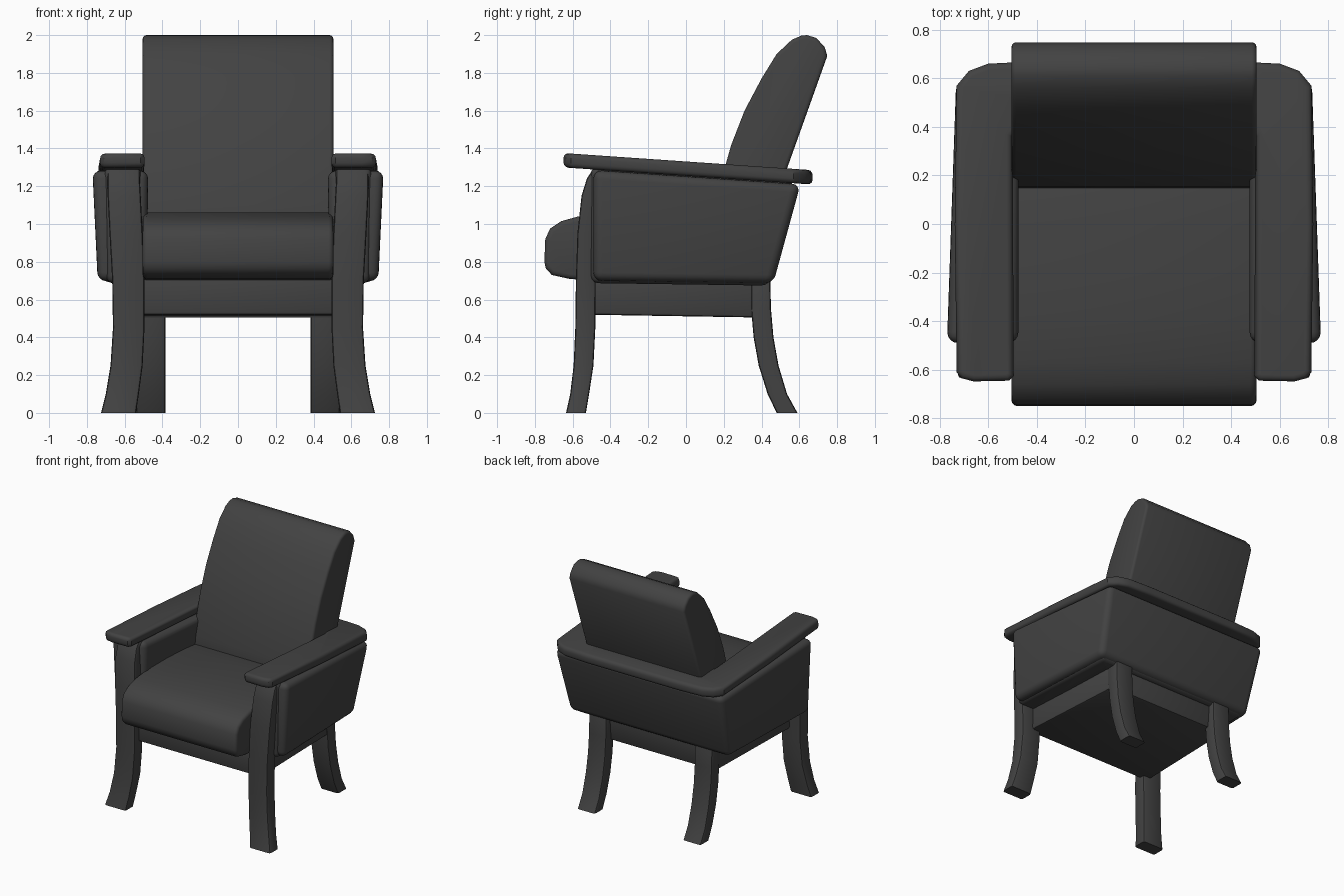
import bpy, bmesh, math

mat = bpy.data.materials.new("dark grey")
mat.diffuse_color = (0.055, 0.055, 0.055, 1)


def loft(name, rings, bevel, segs=3, sharp=55):
    """Skin a stack of equal rings, cap the ends and round the hard edges."""
    bm = bmesh.new()
    vs = [[bm.verts.new(p) for p in r] for r in rings]
    n = len(vs[0])
    for a, b in zip(vs, vs[1:]):
        for i in range(n):
            j = (i + 1) % n
            bm.faces.new((a[i], a[j], b[j], b[i]))
    bm.faces.new(vs[0][::-1])
    bm.faces.new(vs[-1])
    bmesh.ops.recalc_face_normals(bm, faces=bm.faces)
    hard = [e for e in bm.edges
            if e.calc_face_angle(0) > math.radians(sharp)
            and max(v.co.z for v in e.verts) > 0.001]
    bmesh.ops.bevel(bm, geom=hard, offset=bevel, segments=segs, profile=0.5,
                    affect='EDGES', clamp_overlap=True)
    me = bpy.data.meshes.new(name)
    bm.to_mesh(me)
    bm.free()
    me.materials.append(mat)
    ob = bpy.data.objects.new(name, me)
    bpy.context.collection.objects.link(ob)
    bpy.ops.object.select_all(action='DESELECT')
    ob.select_set(True)
    bpy.context.view_layer.objects.active = ob
    bpy.ops.object.shade_smooth_by_angle(angle=math.radians(35))
    return ob


def side_profile(name, pts, half, bevel):
    """Extrude a (y, z) profile across the chair."""
    return loft(name, [[(x, y, z) for y, z in pts] for x in (-half, half)], bevel)


def u_ring(right, z0, slope):
    """Mirror the right half of a U-shaped plan; height falls towards the back."""
    pts = right + [(-x, y) for x, y in reversed(right)]
    return [(x, y, z0 - slope * y) for x, y in pts]


# Seat cushion
side_profile("seat_cushion", [
    (-0.75, 0.80), (-0.745, 0.92), (-0.72, 0.975), (-0.66, 1.015), (-0.57, 1.04),
    (-0.4, 1.06), (-0.2, 1.06), (0.0, 1.05), (0.3, 1.02), (0.3, 0.68),
    (-0.5, 0.70), (-0.62, 0.71), (-0.71, 0.73), (-0.742, 0.765)], 0.505, 0.025)

# Back cushion
side_profile("back_cushion", [
    (0.14, 0.97), (0.155, 1.1), (0.2, 1.28), (0.24, 1.42), (0.31, 1.6), (0.40, 1.77),
    (0.48, 1.9), (0.56, 1.975), (0.61, 1.997), (0.64, 2.0), (0.69, 1.985),
    (0.735, 1.935), (0.748, 1.89), (0.53, 1.28), (0.42, 0.97)], 0.505, 0.02)

# Seat base
loft("seat_base", [
    [(-0.57, -0.53, 0.52), (0.57, -0.53, 0.52), (0.53, 0.385, 0.505), (-0.53, 0.385, 0.505)],
    [(-0.57, -0.53, 0.74), (0.57, -0.53, 0.74), (0.53, 0.405, 0.74), (-0.53, 0.405, 0.74)]],
    0.015, 2)

# Upholstered surround: padded shell plus a core showing as a welt
loft("padded_surround", [
    u_ring([(0.485, 0.34), (0.485, -0.49), (0.745, -0.49), (0.70, 0.462)], 0.692, 0.014),
    u_ring([(0.475, 0.46), (0.475, -0.49), (0.772, -0.49), (0.735, 0.606)], 1.252, 0.069)],
    0.045, 4)
loft("surround_core", [
    u_ring([(0.51, 0.37), (0.51, -0.505), (0.70, -0.505), (0.67, 0.44)], 0.68, 0.014),
    u_ring([(0.51, 0.49), (0.51, -0.505), (0.71, -0.505), (0.69, 0.575)], 1.268, 0.069)],
    0.04, 3)

# Armrest running round the back
arm = [(0.4, 0.48), (0.5, 0.36), (0.495, -0.625), (0.515, -0.645), (0.66, -0.648),
       (0.71, -0.635), (0.73, -0.61), (0.738, 0.0), (0.73, 0.57), (0.68, 0.63),
       (0.60, 0.66), (0.4, 0.67)]
loft("armrest", [u_ring(arm, 1.255, 0.0687), u_ring(arm, 1.331, 0.0687)], 0.025, 3)

# Legs: z, inner x, outer x, front y, back y
front = [(0, .54, .725, -.635, -.53), (.1, .525, .70, -.613, -.513),
         (.25, .505, .675, -.595, -.49), (.45, .495, .662, -.586, -.48),
         (.7, .495, .666, -.583, -.478), (.95, .505, .68, -.575, -.47),
         (1.15, .515, .69, -.553, -.45), (1.24, .52, .69, -.525, -.44),
         (1.295, .52, .69, -.49, -.42)]
back = [(0, .385, .54, .48, .59), (.1, .385, .54, .432, .535),
        (.25, .385, .54, .385, .49), (.4, .385, .54, .358, .463),
        (.55, .385, .54, .345, .45), (.75, .385, .54, .345, .445)]
for side, s in (("right", 1), ("left", -1)):
    for kind, rows in (("front", front), ("back", back)):
        loft(f"{kind}_leg_{side}",
             [[(s * a, c, z), (s * b, c, z), (s * b, d, z), (s * a, d, z)]
              for z, a, b, c, d in rows], 0.015, 2)
